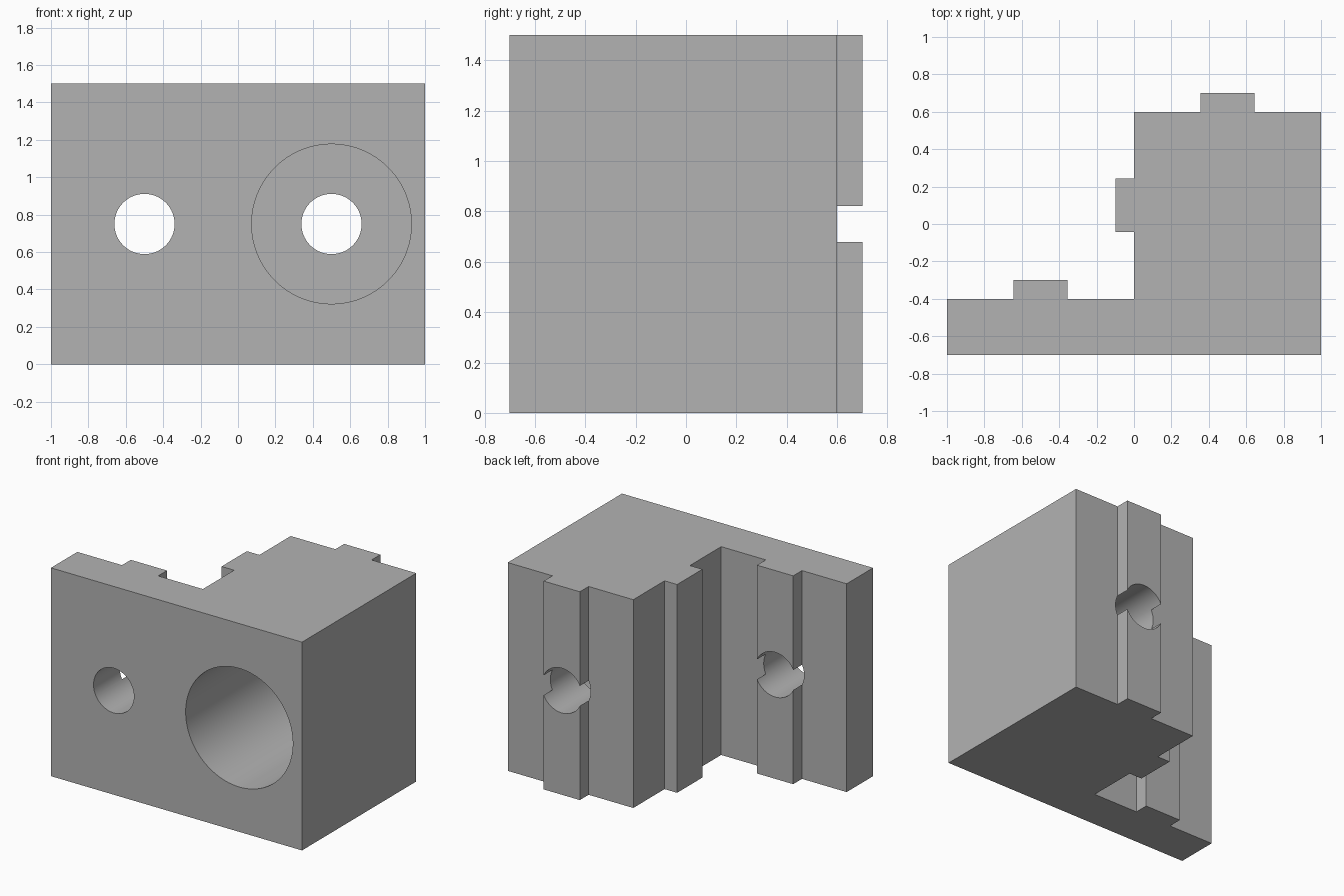
import bpy
import bmesh
import math

HEIGHT = 1.5
KEY = 0.144      # half width of the raised keys
KEY_RISE = 0.1
HOLE_Z = 0.75

cube = bpy.data.objects.get("Cube")
if cube:
    bpy.data.objects.remove(cube, do_unlink=True)

grey = bpy.data.materials.new("plain grey")
grey.use_nodes = True
colour = (0.45, 0.45, 0.45, 1)
grey.diffuse_color = colour
grey.node_tree.nodes["Principled BSDF"].inputs["Base Color"].default_value = colour


def key(cx, cy, nx, ny):
    """Outline of a raised key on a wall whose outward normal is (nx, ny)."""
    tx, ty = ny, -nx
    return [(cx + tx * s * KEY + nx * r, cy + ty * s * KEY + ny * r)
            for s, r in ((1, 0), (1, KEY_RISE), (-1, KEY_RISE), (-1, 0))]


def drill(name, x, radius, y_end):
    """Cylinder cutter running back from in front of the block to y_end."""
    y_start = -0.8
    bpy.ops.mesh.primitive_cylinder_add(
        vertices=96, radius=radius, depth=y_end - y_start,
        location=(x, (y_start + y_end) / 2, HOLE_Z),
        rotation=(math.pi / 2, 0, 0))
    cutter = bpy.context.object
    cutter.name = name
    cutter.hide_render = True
    return cutter


# L-shaped bracket profile with a key on each inner and rear wall
outline = [(-1, -0.7), (1, -0.7), (1, 0.6)]
outline += key(0.5, 0.6, 0, 1)
outline += [(0, 0.6)]
outline += key(0, 0.1, -1, 0)
outline += [(0, -0.4)]
outline += key(-0.5, -0.4, 0, 1)
outline += [(-1, -0.4)]

bm = bmesh.new()
base = bm.faces.new([bm.verts.new((x, y, 0)) for x, y in outline])
top = bmesh.ops.extrude_face_region(bm, geom=[base])["geom"]
bmesh.ops.translate(bm, vec=(0, 0, HEIGHT),
                    verts=[v for v in top if isinstance(v, bmesh.types.BMVert)])
bmesh.ops.recalc_face_normals(bm, faces=bm.faces)
mesh = bpy.data.meshes.new("corner_block")
bm.to_mesh(mesh)
bm.free()
mesh.materials.append(grey)
block = bpy.data.objects.new("corner_block", mesh)
bpy.context.collection.objects.link(block)

# Two through holes and the deep counterbore
cutters = [drill("left_bolt_hole", 0.5, 0.161, 0.8),
           drill("right_bolt_hole", -0.5, 0.161, 0.8),
           drill("counterbore", 0.5, 0.427, 0.3)]

bpy.ops.object.select_all(action="DESELECT")
block.select_set(True)
bpy.context.view_layer.objects.active = block
for cutter in cutters:
    cut = block.modifiers.new(cutter.name, "BOOLEAN")
    cut.operation = "DIFFERENCE"
    cut.solver = "EXACT"
    cut.object = cutter
    bpy.ops.object.modifier_apply(modifier=cut.name)
    bpy.data.objects.remove(cutter, do_unlink=True)

bpy.ops.object.shade_smooth_by_angle(angle=math.radians(30))
